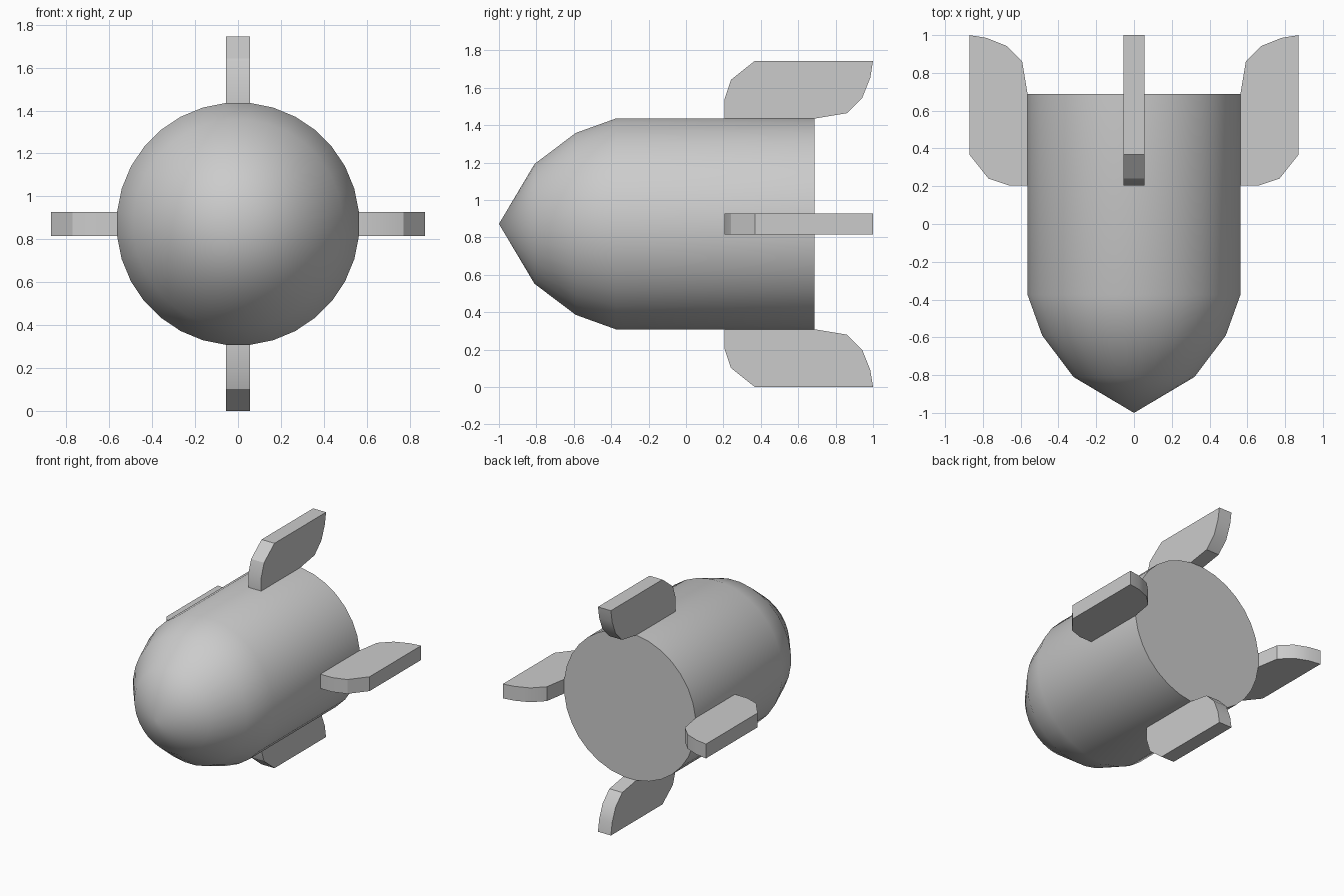
import bpy, bmesh, math
from mathutils import Vector, Matrix

if "Cube" in bpy.data.objects:
    bpy.data.objects.remove(bpy.data.objects["Cube"])

CZ = 0.872            # height of the body axis
SIDES = 32
APO = 0.5635          # distance from axis to body flats
HALF = APO * math.tan(math.pi / SIDES)   # fins are one body facet wide


def finish(name, bm, angle):
    bmesh.ops.recalc_face_normals(bm, faces=bm.faces)
    me = bpy.data.meshes.new(name)
    bm.to_mesh(me)
    bm.free()
    ob = bpy.data.objects.new(name, me)
    bpy.context.collection.objects.link(ob)
    ob.location.z = CZ
    bpy.ops.object.select_all(action='DESELECT')
    ob.select_set(True)
    bpy.context.view_layer.objects.active = ob
    bpy.ops.object.shade_smooth_by_angle(angle=math.radians(angle))
    return ob


# Body: pointed nose and straight barrel, lofted along y
bm = bmesh.new()
tip = bm.verts.new((0, -1, 0))
rings = []
for y, r in [(-0.81, 0.32), (-0.59, 0.486), (-0.375, APO), (0.688, APO)]:
    R = r / math.cos(math.pi / SIDES)
    angles = [(i + 0.5) * math.tau / SIDES for i in range(SIDES)]
    rings.append([bm.verts.new((R * math.cos(a), y, R * math.sin(a))) for a in angles])
for i in range(SIDES):
    j = (i + 1) % SIDES
    bm.faces.new((tip, rings[0][i], rings[0][j]))
    for a, b in zip(rings, rings[1:]):
        bm.faces.new((a[i], b[i], b[j], a[j]))
bm.faces.new(rings[-1])
finish("body", bm, 40)

# Fins: one (y, radius) outline, extruded and turned to four sides
outline = [(0.205, APO - 0.01), (0.205, 0.665), (0.24, 0.77), (0.368, 0.872),
           (1.0, 0.872), (0.985, 0.78), (0.943, 0.675), (0.86, 0.592),
           (0.688, APO), (0.688, APO - 0.01)]
for k, side in enumerate(["right", "top", "left", "bottom"]):
    bm = bmesh.new()
    face = bm.faces.new([bm.verts.new((r, y, -HALF)) for y, r in outline])
    ext = bmesh.ops.extrude_face_region(bm, geom=[face])
    new = [v for v in ext["geom"] if isinstance(v, bmesh.types.BMVert)]
    bmesh.ops.translate(bm, verts=new, vec=Vector((0, 0, 2 * HALF)))
    bmesh.ops.transform(bm, matrix=Matrix.Rotation(-k * math.pi / 2, 4, 'Y'), verts=bm.verts)
    finish(side + "_fin", bm, 30)
